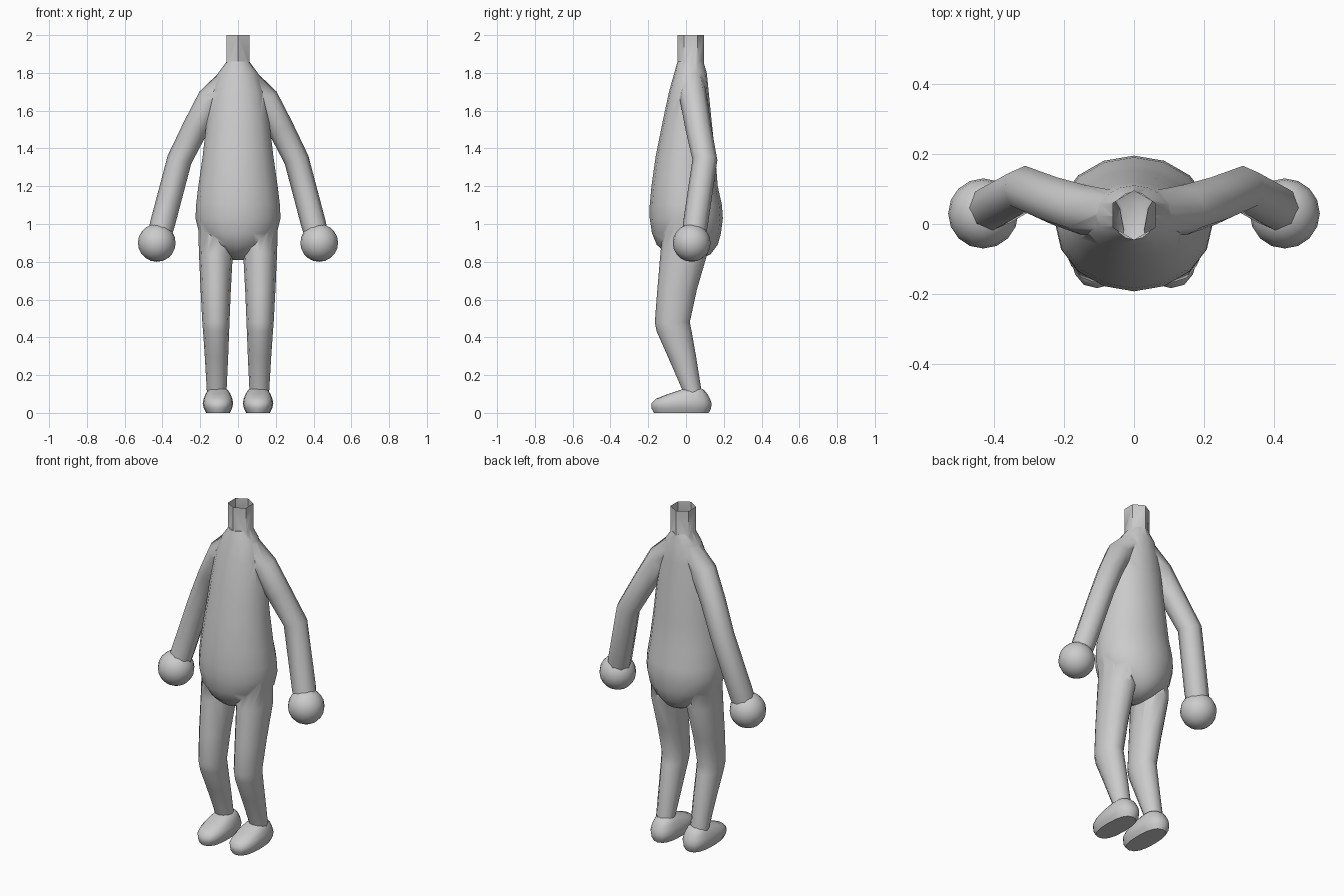
import bpy, bmesh, math
from mathutils import Vector

if "Cube" in bpy.data.objects:
    bpy.data.objects.remove(bpy.data.objects["Cube"])


def make_object(name, rings):
    """Skin a list of equal-length point rings into a closed mesh."""
    bm = bmesh.new()
    loops = [[bm.verts.new(p) for p in r] for r in rings]
    n = len(loops[0])
    for a, b in zip(loops, loops[1:]):
        for i in range(n):
            j = (i + 1) % n
            bm.faces.new((a[i], a[j], b[j], b[i]))
    bm.faces.new(loops[0][::-1])
    bm.faces.new(loops[-1])
    bmesh.ops.recalc_face_normals(bm, faces=bm.faces)
    me = bpy.data.meshes.new(name)
    bm.to_mesh(me)
    bm.free()
    ob = bpy.data.objects.new(name, me)
    bpy.context.collection.objects.link(ob)
    return ob


def oval(cx, z, rx, y0, y1, n=16, power=1.0, turn=0.0):
    """Horizontal ring; power below 1 makes it boxier."""
    pts = []
    for i in range(n):
        a = 2 * math.pi * i / n + turn
        c, s = math.cos(a), math.sin(a)
        pts.append((cx + rx * math.copysign(abs(c) ** power, c),
                    (y0 + y1) / 2 + (y1 - y0) / 2 * math.copysign(abs(s) ** power, s), z))
    return pts


def tube(name, path, n=8):
    """Round tube along (x, y, z, radius) points."""
    ps = [Vector(p[:3]) for p in path]
    rings = []
    for i, p in enumerate(ps):
        d = (ps[min(i + 1, len(ps) - 1)] - ps[max(i - 1, 0)]).normalized()
        u = d.cross(Vector((0, 1, 0))).normalized()
        v = d.cross(u)
        r = path[i][3]
        rings.append([p + r * (math.cos(2 * math.pi * k / n) * u + math.sin(2 * math.pi * k / n) * v)
                      for k in range(n)])
    return make_object(name, rings)


def smooth(ob, angle):
    bpy.ops.object.select_all(action='DESELECT')
    ob.select_set(True)
    bpy.context.view_layer.objects.active = ob
    bpy.ops.object.shade_smooth_by_angle(angle=math.radians(angle))


# Torso: (z, half width, front y, back y)
torso = [(0.81, 0.03, -0.03, 0.07), (0.84, 0.09, -0.10, 0.13), (0.89, 0.155, -0.155, 0.168),
         (0.95, 0.205, -0.18, 0.185), (1.03, 0.225, -0.192, 0.195), (1.10, 0.222, -0.192, 0.19),
         (1.20, 0.21, -0.183, 0.168), (1.36, 0.187, -0.16, 0.155), (1.55, 0.165, -0.122, 0.135),
         (1.70, 0.14, -0.09, 0.12), (1.80, 0.105, -0.062, 0.11), (1.86, 0.06, -0.045, 0.092)]
body = make_object("body", [oval(0, *t) for t in torso])

# Neck and limbs, merged into the body
parts = [make_object("neck", [oval(0, z, 0.069, -0.045, 0.095, 6, turn=math.pi / 6)
                              for z in (1.72, 2.0)])]
leg = [(0.98, 0.11, 0.10, -0.12, 0.11), (0.85, 0.117, 0.09, -0.135, 0.115),
       (0.65, 0.118, 0.080, -0.152, 0.057), (0.48, 0.117, 0.072, -0.165, 0.02),
       (0.43, 0.116, 0.069, -0.155, 0.03), (0.30, 0.114, 0.062, -0.097, 0.053),
       (0.13, 0.113, 0.053, -0.023, 0.08), (0.08, 0.113, 0.050, -0.01, 0.085)]
arm = [(0.03, 0.03, 1.785, 0.06), (0.145, 0.04, 1.66, 0.072), (0.225, 0.065, 1.51, 0.069),
       (0.31, 0.1, 1.34, 0.066), (0.40, 0.05, 1.0, 0.066), (0.418, 0.04, 0.93, 0.062)]
for s, side in ((-1, "right"), (1, "left")):
    parts.append(make_object(side + "_leg", [oval(s * x, z, rx, y0, y1, 12)
                                             for z, x, rx, y0, y1 in leg]))
    parts.append(tube(side + "_arm", [(s * x, y, z, r) for x, y, z, r in arm]))

bpy.context.view_layer.objects.active = body
for p in parts:
    m = body.modifiers.new("union", 'BOOLEAN')
    m.operation = 'UNION'
    m.solver = 'EXACT'
    m.object = p
    bpy.ops.object.modifier_apply(modifier=m.name)
    bpy.data.objects.remove(p)

# Open the top of the neck
bm = bmesh.new()
bm.from_mesh(body.data)
caps = [f for f in bm.faces if f.calc_center_median().z > 1.99]
bmesh.ops.delete(bm, geom=caps, context='FACES_ONLY')
bm.to_mesh(body.data)
bm.free()
smooth(body, 50)

# Hands and feet
foot = [(0.0, 0.062, -0.17, 0.12), (0.025, 0.075, -0.183, 0.133), (0.05, 0.081, -0.183, 0.135),
        (0.075, 0.076, -0.16, 0.127), (0.10, 0.066, -0.095, 0.113), (0.12, 0.053, -0.035, 0.097),
        (0.132, 0.035, 0.0, 0.075)]
for s, side in ((-1, "right"), (1, "left")):
    bpy.ops.mesh.primitive_uv_sphere_add(segments=16, ring_count=10, radius=0.1,
                                         location=(s * 0.43, 0.03, 0.9))
    hand = bpy.context.object
    hand.name = side + "_hand"
    smooth(hand, 60)
    shoe = make_object(side + "_foot", [oval(s * 0.106, z, rx, y0, y1, 16, 0.8)
                                        for z, rx, y0, y1 in foot])
    smooth(shoe, 50)
